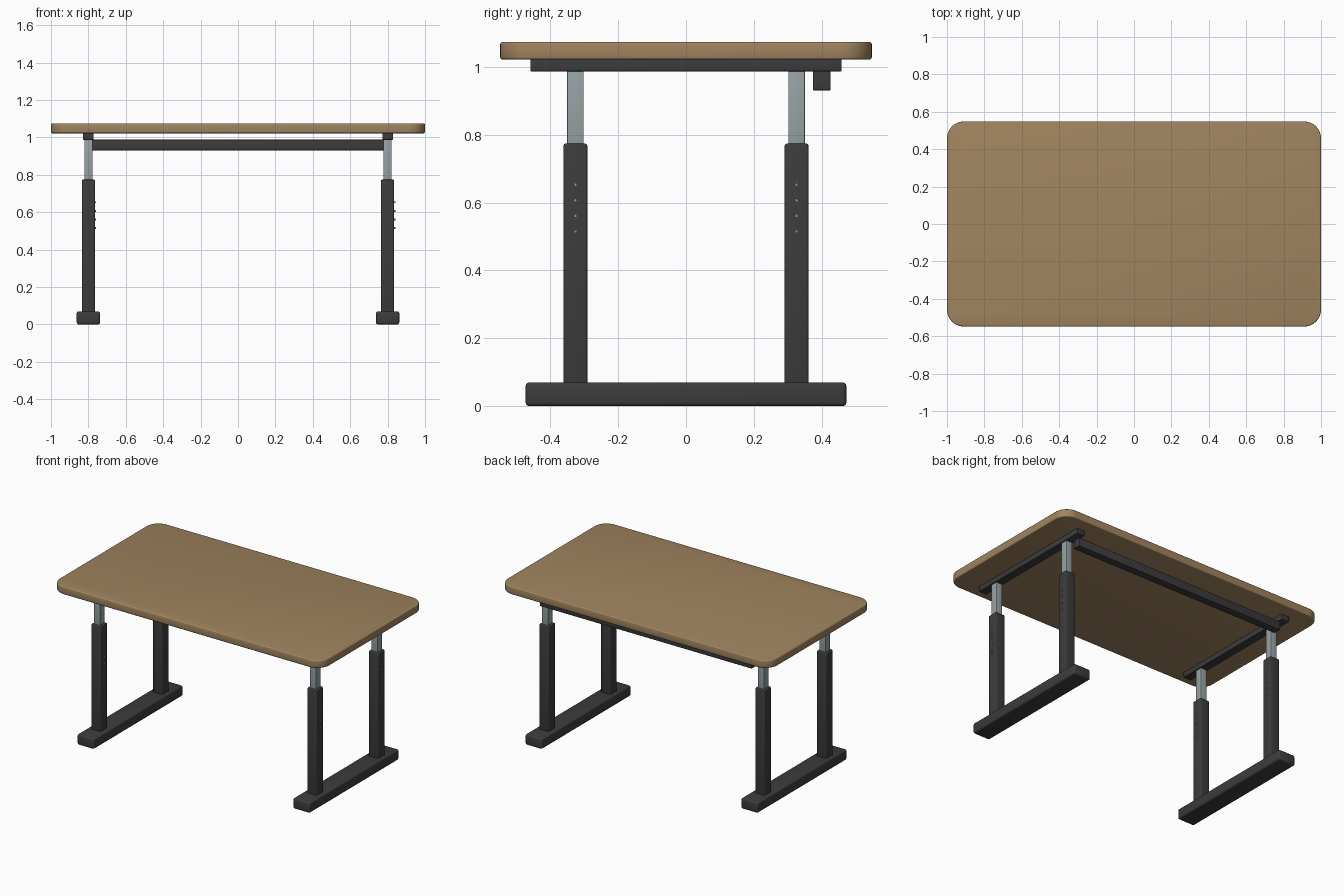
import bpy, bmesh, math
from mathutils import Matrix

if "Cube" in bpy.data.objects:
    bpy.data.objects.remove(bpy.data.objects["Cube"])


def material(name, rgb):
    m = bpy.data.materials.new(name)
    m.diffuse_color = (*rgb, 1)
    m.use_nodes = True
    m.node_tree.nodes["Principled BSDF"].inputs["Base Color"].default_value = m.diffuse_color
    return m


WOOD = material("oak wood", (0.35, 0.23, 0.115))
DARK = material("dark painted steel", (0.045, 0.045, 0.045))
STEEL = material("bare steel", (0.31, 0.36, 0.37))


def finish(bm, name, mat):
    me = bpy.data.meshes.new(name)
    bm.to_mesh(me)
    bm.free()
    me.materials.append(mat)
    ob = bpy.data.objects.new(name, me)
    bpy.context.collection.objects.link(ob)
    bpy.context.view_layer.objects.active = ob
    ob.select_set(True)
    bpy.ops.object.shade_smooth_by_angle(angle=math.radians(35))
    ob.select_set(False)
    return ob


def box(name, x, y, z, mat, bevel=0.0, corner=0.0):
    """Box from (min, max) ranges, with rounded upright corners and soft edges."""
    bm = bmesh.new()
    bmesh.ops.create_cube(bm, size=1)
    for v in bm.verts:
        v.co = [(r[0] + r[1]) / 2 + c * (r[1] - r[0]) for c, r in zip(v.co, (x, y, z))]
    if corner:
        upright = [e for e in bm.edges if abs(e.verts[0].co.z - e.verts[1].co.z) > 1e-4]
        bmesh.ops.bevel(bm, geom=upright, offset=corner, segments=10, profile=0.5, affect='EDGES')
        edges = [e for e in bm.edges if abs(e.verts[0].co.z - e.verts[1].co.z) < 1e-4]
    else:
        edges = bm.edges[:]
    if bevel:
        bmesh.ops.bevel(bm, geom=edges, offset=bevel, segments=3, profile=0.5, affect='EDGES')
    return finish(bm, name, mat)


def span(c, w):
    return (c - w / 2, c + w / 2)


# Tabletop
box("tabletop", (-1, 1), (-0.548, 0.548), (1.022, 1.074), WOOD, 0.007, 0.09)

# Rear crossbeam
box("crossbeam", (-0.785, 0.785), (0.374, 0.426), (0.931, 0.988), DARK, 0.003)

for sx, side in ((-1, "left"), (1, "right")):
    cx = 0.8 * sx
    # Floor foot and rail under the top
    box(f"{side}_foot", span(cx, 0.125), (-0.473, 0.473), (0, 0.07), DARK, 0.011)
    box(f"{side}_top_rail", span(cx, 0.057), (-0.459, 0.459), (0.987, 1.023), DARK, 0.003)
    for sy, end in ((-1, "front"), (1, "back")):
        cy = 0.326 * sy
        # Telescoping leg
        box(f"{side}_{end}_outer_leg", span(cx, 0.07), span(cy, 0.07), (0.06, 0.774), DARK, 0.006)
        box(f"{side}_{end}_inner_leg", span(cx, 0.044), span(cy, 0.049), (0.74, 0.99), STEEL, 0.002)
        # Height-setting pins on the +x face
        bm = bmesh.new()
        for i in range(4):
            m = Matrix.Translation((cx + 0.036, cy, 0.515 + 0.046 * i)) @ Matrix.Rotation(math.pi / 2, 4, 'Y')
            bmesh.ops.create_cone(bm, cap_ends=True, segments=10, radius1=0.005, radius2=0.005,
                                  depth=0.012, matrix=m)
        finish(bm, f"{side}_{end}_height_pins", STEEL)
